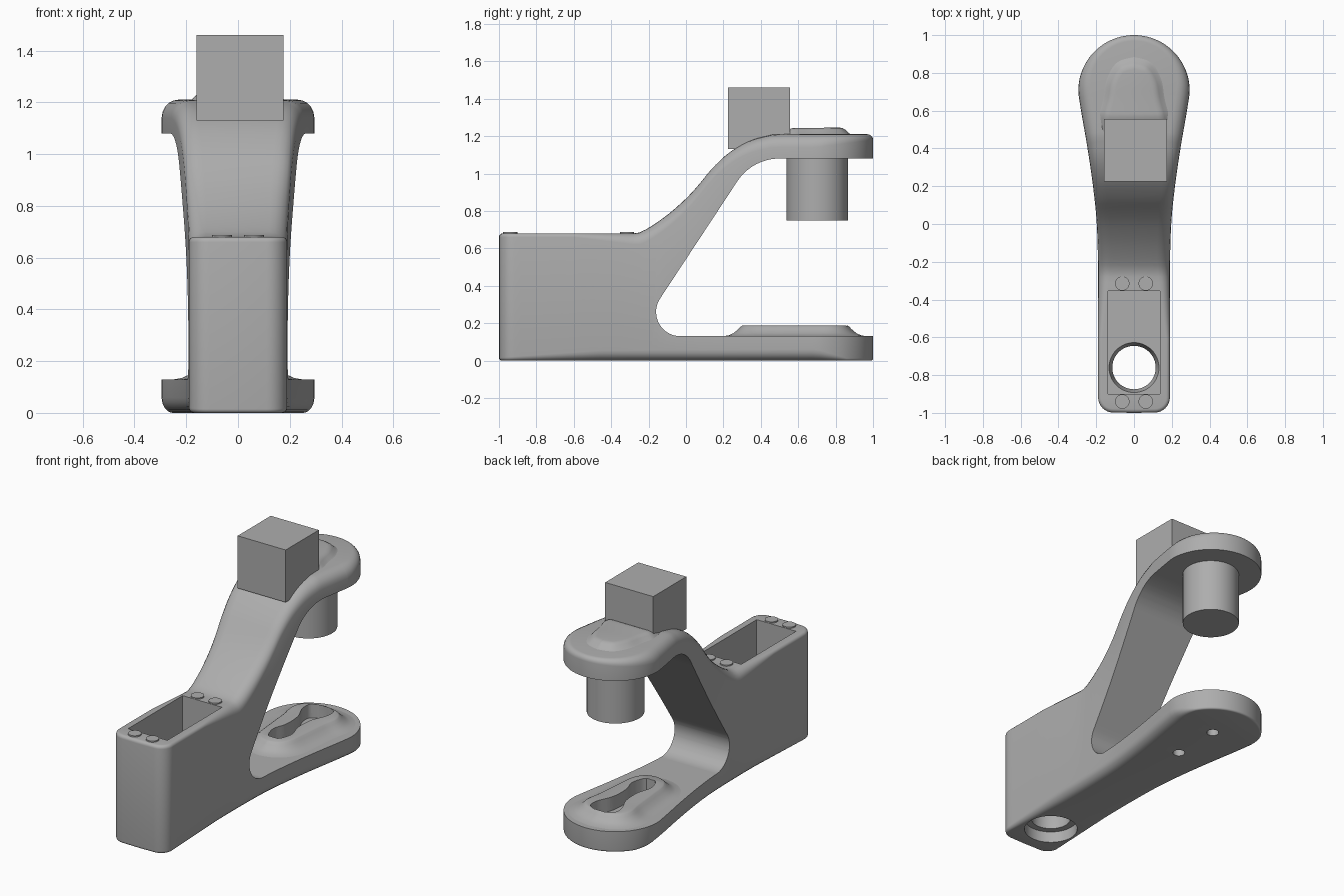
import bpy, bmesh
from math import sin, cos, pi, radians
from mathutils import Vector

if "Cube" in bpy.data.objects:
    bpy.data.objects.remove(bpy.data.objects["Cube"], do_unlink=True)

grey = bpy.data.materials.new("plain_grey")
grey.use_nodes = True
grey.diffuse_color = (0.42, 0.42, 0.42, 1)
grey.node_tree.nodes["Principled BSDF"].inputs["Base Color"].default_value = (0.42, 0.42, 0.42, 1)


def finish(name, bm):
    bmesh.ops.remove_doubles(bm, verts=bm.verts, dist=1e-5)
    bmesh.ops.recalc_face_normals(bm, faces=bm.faces)
    mesh = bpy.data.meshes.new(name)
    bm.to_mesh(mesh)
    bm.free()
    mesh.materials.append(grey)
    obj = bpy.data.objects.new(name, mesh)
    bpy.context.collection.objects.link(obj)
    return obj


def spline(pts, n=8):
    """Smooth curve through 2D points."""
    p = [Vector(q) for q in pts]
    p = [p[0]] + p + [p[-1]]
    out = []
    for a, b, c, d in zip(p, p[1:], p[2:], p[3:]):
        for i in range(n):
            t = i / n
            out.append(0.5 * (2 * b + (c - a) * t + (2 * a - 5 * b + 4 * c - d) * t * t
                              + (3 * b - a - 3 * c + d) * t ** 3))
    return out + [p[-1]]


def lookup(pts, y):
    """Linear interpolation in a list of (y, value)."""
    if y <= pts[0][0]:
        return pts[0][1]
    for a, b in zip(pts, pts[1:]):
        if y <= b[0]:
            return a[1] + (b[1] - a[1]) * (y - a[0]) / max(b[0] - a[0], 1e-9)
    return pts[-1][1]


def arc(cx, cy, r, a0, a1, n=14):
    return [Vector((cx + r * cos(radians(a0 + (a1 - a0) * i / n)),
                    cy + r * sin(radians(a0 + (a1 - a0) * i / n)))) for i in range(n + 1)]


def loft(name, half, section):
    """Symmetric solid from a half plan outline; section(y) gives (inset, z) layers."""
    bm = bmesh.new()
    rings = []
    last = len(half) - 1
    for i, p in enumerate(half):
        if i == 0:
            n = Vector((0, -1))
        elif i == last:
            n = Vector((0, 1))
        else:
            t = (half[i + 1] - half[i - 1]).normalized()
            n = Vector((t.y, -t.x))
        right = [(max(p.x - n.x * o, 0), p.y - n.y * o, z) for o, z in section(p.y)]
        left = [(-x, y, z) for x, y, z in reversed(right)]
        rings.append([bm.verts.new(v) for v in right + left])
    for a, b in zip(rings, rings[1:]):
        for j in range(len(a)):
            k = (j + 1) % len(a)
            bm.faces.new((a[j], a[k], b[k], b[j]))
    return finish(name, bm)


def prism(name, pts, axis, lo, hi):
    """Extrude a 2D profile along x or z."""
    bm = bmesh.new()
    place = (lambda p, h: (h, p[0], p[1])) if axis == "x" else (lambda p, h: (p[0], p[1], h))
    a = [bm.verts.new(place(p, lo)) for p in pts]
    b = [bm.verts.new(place(p, hi)) for p in pts]
    bm.faces.new(a)
    bm.faces.new(b)
    for i in range(len(a)):
        k = (i + 1) % len(a)
        bm.faces.new((a[i], a[k], b[k], b[i]))
    return finish(name, bm)


def box(name, x0, x1, y0, y1, z0, z1):
    return prism(name, [(x0, y0), (x1, y0), (x1, y1), (x0, y1)], "z", z0, z1)


def cylinder(name, x, y, z0, z1, r, r_top=None):
    bm = bmesh.new()
    bmesh.ops.create_cone(bm, cap_ends=True, segments=48, radius1=r,
                          radius2=r if r_top is None else r_top, depth=z1 - z0)
    bmesh.ops.translate(bm, verts=bm.verts, vec=(x, y, (z0 + z1) / 2))
    return finish(name, bm)


def cut(target, cutters):
    for c in cutters:
        c.hide_render = True
        mod = target.modifiers.new("cut", "BOOLEAN")
        mod.operation = "DIFFERENCE"
        mod.solver = "EXACT"
        mod.object = c
        bpy.context.view_layer.objects.active = target
        bpy.ops.object.modifier_apply(modifier=mod.name)


# Bracket body: plan outline with rounded front corners and a round head
plan = [Vector((0, -1))] + arc(0.11, -0.918, 0.08, -90, 0, 8)[:-1]
plan += spline([(.19, -.918), (.19, -.5), (.19, -.25), (.197, 0), (.217, .2),
                (.246, .4), (.277, .58), (.293, .68)])
plan += arc(0, 0.705, 0.295, 2, 90, 24)
plan[-1].x = 0

top_line = [(-1, .68)] + [tuple(p) for p in spline(
    [(-.26, .68), (-.2, .71), (-.1, .78), (0, .87), (.07, .95), (.13, 1.025), (.22, 1.11),
     (.32, 1.17), (.42, 1.2), (.52, 1.21), (1, 1.21)])]
top_round = [(-.6, .02), (-.2, .07), (.7, .07), (1, .03)]
low_round = [(-1, .015), (-.45, .055), (.7, .06), (.86, .012)]


def body_section(y):
    top, rt, rb = lookup(top_line, y), lookup(top_round, y), lookup(low_round, y)
    steps = [k * pi / 10 for k in range(6)]
    return ([(rb * (1 - sin(a)), rb * (1 - cos(a))) for a in steps]
            + [(rt * (1 - cos(a)), top - rt * (1 - sin(a))) for a in steps])


body = loft("bracket_body", plan, body_section)

# Open throat between arm and foot
throat = ([(1.2, .13)] + arc(-.03, .26, .13, -90, -213.5)
          + arc(.5, .81, .27, 146.5, 90) + [(1.2, 1.08)])
slot_half = spline([(.03, .35), (.05, .38), (.065, .45), (.04, .54), (.045, .66),
                    (.085, .76), (.085, .83), (.04, .86)], 5)
slot_plan = slot_half + [Vector((-p.x, p.y)) for p in reversed(slot_half)]
slot_cutter = prism("slot_cutter", slot_plan, "z", .1, .4)
cutters = [
    prism("throat_cutter", throat, "x", -.6, .6),
    box("pocket_cutter", -.137, .137, -.9, -.355, .2, .9),
    cylinder("drain_cutter", 0, -.76, -.1, .3, .115),
    cylinder("recess_cutter", 0, -.76, -.1, .07, .155),
    cylinder("countersink_cutter", 0, -.76, .14, .21, .115, .135),
    slot_cutter,
]
cutters += [cylinder("foot_hole_cutter", 0, y, -.1, .15, .035) for y in (.41, .72)]
cut(body, cutters)

# Raised pad on the foot with a flared base
pad_plan = spline([(0, .3), (.06, .32), (.1, .38), (.115, .5), (.13, .66),
                   (.145, .77), (.1, .84), (0, .865)], 6)
pad = loft("foot_pad", pad_plan, lambda y: [
    (-.1, .12), (-.1, .13), (-.07, .135), (-.045, .147), (-.02, .168), (-.008, .181), (0, .186)])
cut(pad, [slot_cutter])
cutters.append(slot_cutter)

# Raised bump on top of the head
bump_plan = spline([(0, .36), (.15, .37), (.175, .46), (.175, .56), (.15, .66),
                    (.13, .76), (.08, .84), (0, .865)], 6)
crest = [(.36, 1.16), (.46, 1.21), (.58, 1.243), (.9, 1.246)]
bump = loft("head_bump", bump_plan, lambda y: [
    (o, lookup(crest, y) - d) for o, d in
    ((-.02, .09), (-.02, .036), (-.005, .03), (.012, .012), (.028, .003), (.045, 0))])

# Block and plunger
block = box("top_block", -.16, .175, .225, .555, 1.13, 1.46)
plunger = cylinder("plunger", 0, .702, .75, 1.09, .165)

# Small round studs on the pocket rim
studs = [cylinder("rim_stud", x, y, .66, .688, .038)
         for x in (-.062, .062) for y in (-.94, -.315)]

for c in set(cutters):
    bpy.data.objects.remove(c, do_unlink=True)

bpy.ops.object.select_all(action="DESELECT")
for obj in [body, pad, bump, plunger] + studs:
    obj.select_set(True)
bpy.context.view_layer.objects.active = body
bpy.ops.object.shade_smooth_by_angle(angle=radians(35))
